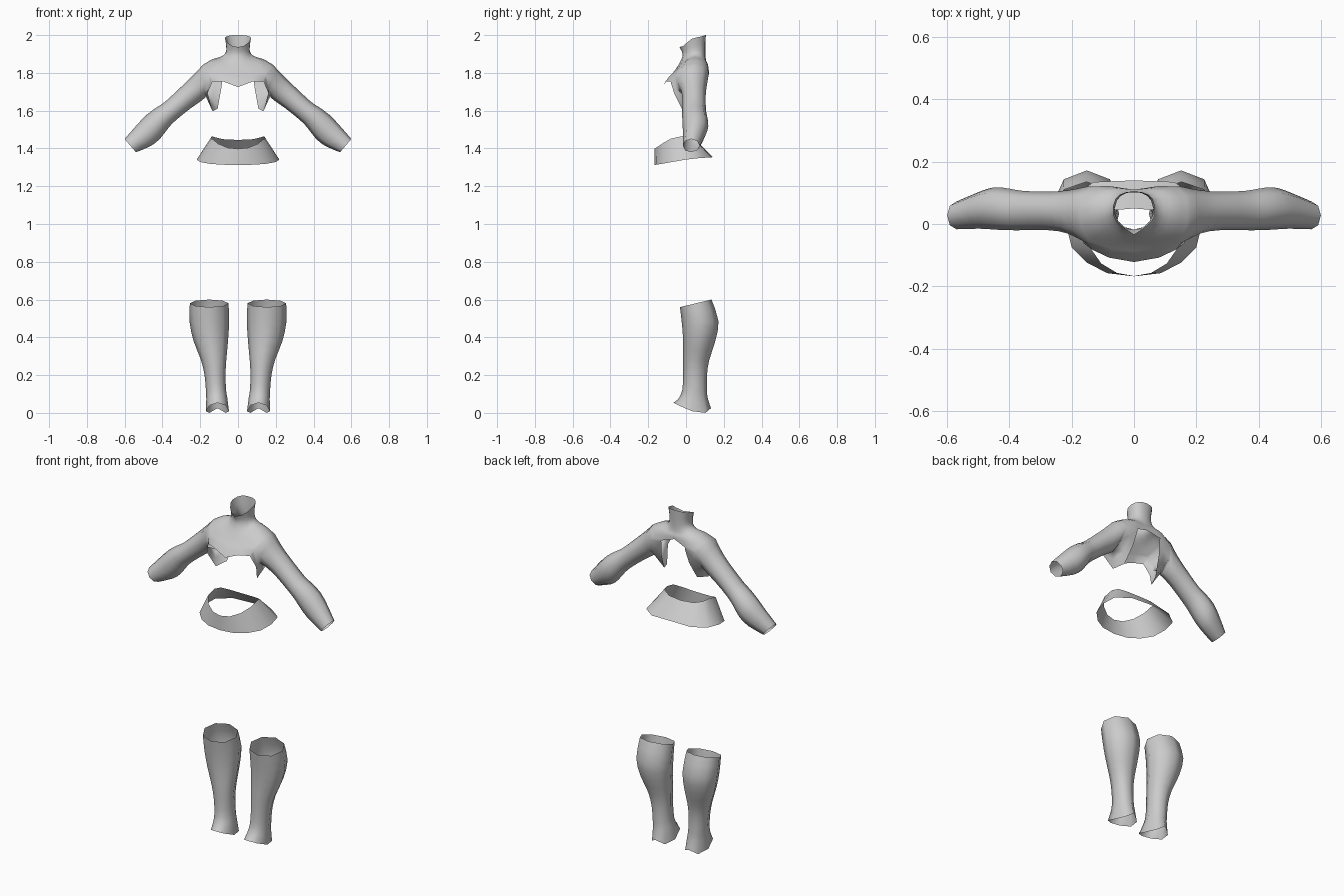
import bpy, bmesh, math
from mathutils import Vector


def refine(rows, k):
    """Insert Catmull-Rom rows between the given rows of points."""
    rows = [[Vector(p) for p in r] for r in rows]
    out = []
    for i in range(len(rows) - 1):
        a, b, c, d = (rows[max(0, min(len(rows) - 1, j))] for j in (i - 1, i, i + 1, i + 2))
        for s in range(k):
            t = s / k
            out.append([0.5 * (2 * q + (r - p) * t + (2 * p - 5 * q + 4 * r - w) * t * t
                               + (3 * q - p - 3 * r + w) * t ** 3)
                        for p, q, r, w in zip(a, b, c, d)])
    out.append(rows[-1])
    return out


def loft(bm, rows, closed=False):
    vs = [[bm.verts.new(p) for p in r] for r in rows]
    n = len(vs[0])
    for r0, r1 in zip(vs, vs[1:]):
        for i in range(n if closed else n - 1):
            j = (i + 1) % n
            bm.faces.new((r0[i], r0[j], r1[j], r1[i]))


def finish(bm, name):
    """Weld, smooth and mirror a right-hand half into an object."""
    bmesh.ops.remove_doubles(bm, verts=bm.verts, dist=0.0005)
    bmesh.ops.recalc_face_normals(bm, faces=bm.faces)
    for f in bm.faces:
        f.smooth = True
    me = bpy.data.meshes.new(name)
    bm.to_mesh(me)
    bm.free()
    ob = bpy.data.objects.new(name, me)
    bpy.context.collection.objects.link(ob)
    m = ob.modifiers.new("mirror", 'MIRROR')
    m.merge_threshold = 0.001
    return ob


ANG = [math.radians(-90 + 45 * k) for k in range(8)]

# Neck and shoulder yoke: half rings from front centre to back centre
neck_top = [(0, -.035, 1.937), (.03, -.015, 1.942), (.055, .005, 1.96), (.068, .03, 1.98),
            (.068, .055, 1.987), (.06, .08, 1.993), (.045, .095, 1.997), (.025, .102, 2), (0, .105, 2)]
neck_mid = [(0, -.018, 1.90), (.03, -.01, 1.905), (.05, .008, 1.91), (.06, .03, 1.915),
            (.062, .05, 1.92), (.055, .075, 1.925), (.043, .09, 1.925), (.023, .1, 1.925), (0, .102, 1.925)]
neck_base = [(0, -.03, 1.86), (.04, -.022, 1.862), (.065, 0, 1.872), (.08, .025, 1.885),
             (.082, .05, 1.89), (.075, .08, 1.885), (.055, .095, 1.88), (.03, .102, 1.875), (0, .105, 1.87)]
shoulder = [(0, -.06, 1.812), (.06, -.055, 1.817), (.115, -.035, 1.835), (.13, .005, 1.866),
            (.135, .05, 1.872), (.13, .085, 1.862), (.105, .11, 1.85), (.055, .115, 1.848), (0, .11, 1.848)]
edge = [(0, -.097, 1.77), (.075, -.088, 1.782), (.15, -.062, 1.785), (.18, -.02, 1.83),
        (.185, .04, 1.843), (.18, .09, 1.83), (.15, .12, 1.79), (.08, .122, 1.805), (0, .11, 1.83)]
chest_hem = [(0, -.122, 1.725), (.08, -.108, 1.755), (.135, -.082, 1.755)]
bm = bmesh.new()
loft(bm, refine([neck_top, neck_mid, neck_base, shoulder, edge], 3))
loft(bm, [edge[:3], chest_hem])

# Side panels hanging below the armpits
armpit = [(.165, .1, 1.72), (.17, .03, 1.675), (.165, -.045, 1.715)]
top = [edge[2]] + armpit[::-1] + [edge[6], edge[7]]
hem = [chest_hem[2], (.162, -.062, 1.69), (.135, -.015, 1.597), (.108, .05, 1.61),
       (.09, .1, 1.71), (.077, .121, 1.795)]
mid = [(Vector(a) + Vector(b)) / 2 for a, b in zip(top, hem)]
loft(bm, [top, mid, hem])

# Arms: sections given as top x,z, bottom x,z, y range
sections = [(.24, 1.785, .19, 1.655, -.03, .108), (.30, 1.727, .25, 1.613, -.02, .104),
            (.385, 1.648, .325, 1.553, -.02, .106), (.43, 1.618, .365, 1.513, -.02, .113),
            (.485, 1.577, .41, 1.455, -.018, .118), (.535, 1.525, .46, 1.414, -.015, .103),
            (.6, 1.45, .54, 1.38, -.017, .072)]
rings = [edge[2:7] + armpit]
for tx, tz, bx, bz, y0, y1 in sections:
    rings.append([((tx + bx) / 2 + (tx - bx) / 2 * math.cos(a),
                   (y0 + y1) / 2 + (y1 - y0) / 2 * math.sin(a),
                   (tz + bz) / 2 + (tz - bz) / 2 * math.cos(a)) for a in ANG])
loft(bm, refine(rings, 2), closed=True)
finish(bm, "upper_body")

# Waist band
band_top = [(0, -.167, 1.398), (.055, -.157, 1.404), (.105, -.127, 1.425), (.138, -.08, 1.452),
            (.138, -.02, 1.465), (.125, .02, 1.46), (.08, .043, 1.449), (0, .05, 1.445)]
band_low = [(0, -.168, 1.312), (.085, -.158, 1.314), (.15, -.125, 1.319), (.2, -.075, 1.328),
            (.219, 0, 1.341), (.205, .08, 1.35), (.13, .135, 1.352), (0, .14, 1.355)]
bm = bmesh.new()
loft(bm, [band_top, band_low])
finish(bm, "waist_band")

# Lower legs: z, x range, y range, front-to-back rim tilt
legs = [(.58, .05, .255, -.032, .135, .02), (.48, .047, .256, -.022, .172, .005),
        (.38, .053, .235, -.015, .155, 0), (.28, .062, .196, -.015, .123, 0),
        (.2, .066, .177, -.015, .111, 0), (.12, .063, .17, -.02, .111, 0),
        (.075, .056, .168, -.04, .116, 0), (.03, .048, .169, -.067, .132, 0)]
sole = [.057, .042, .012, .003, .028, .003, .012, .042]
rings = []
for z, x0, x1, y0, y1, tilt in legs:
    rings.append([[(x0 + x1) / 2 + (x1 - x0) / 2 * math.cos(a),
                   (y0 + y1) / 2 + (y1 - y0) / 2 * math.sin(a),
                   z + tilt * math.sin(a)] for a in ANG])
for p, z in zip(rings[-1], sole):
    p[2] = z - .003
bm = bmesh.new()
loft(bm, refine(rings, 2), closed=True)
finish(bm, "lower_legs")
